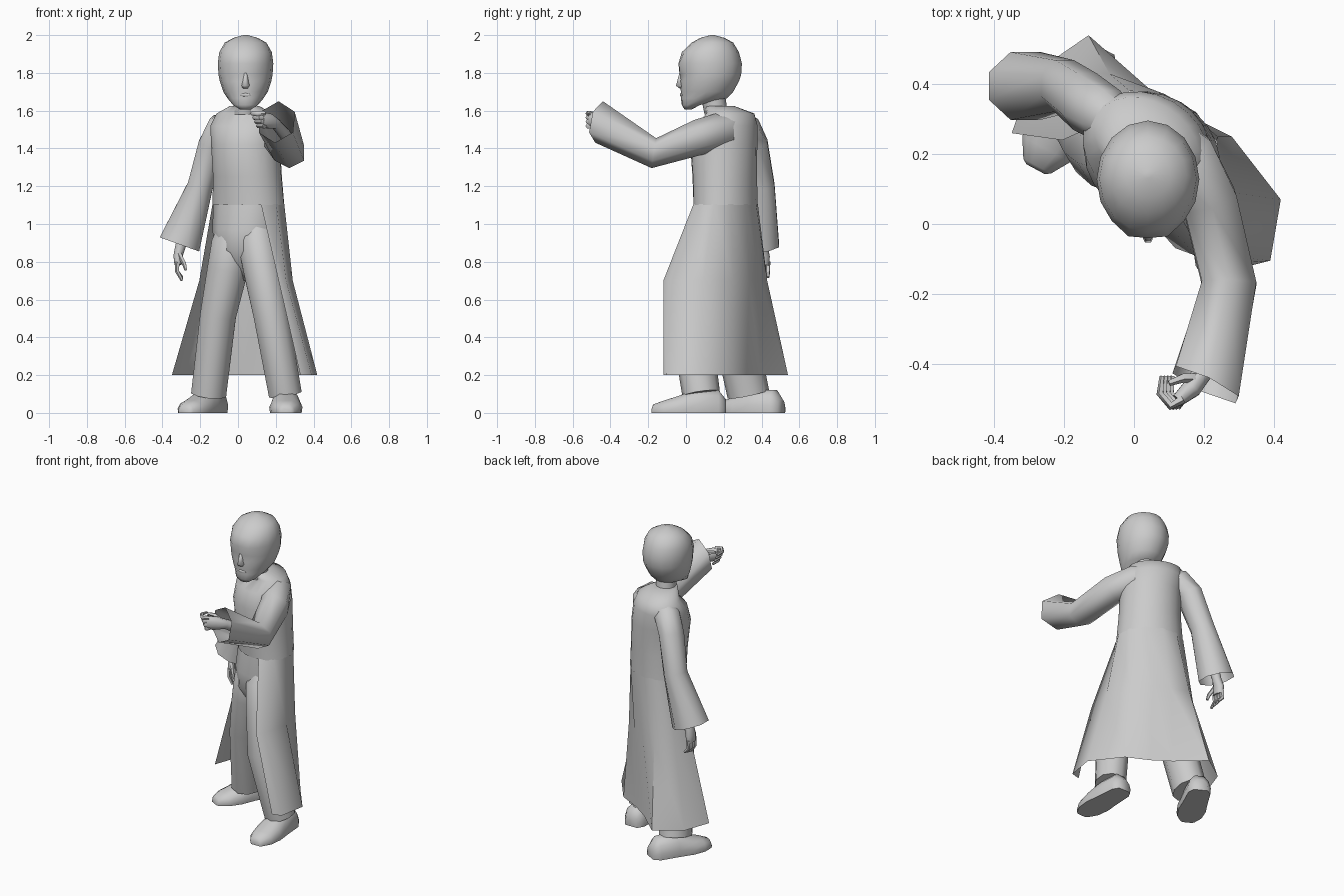
import bpy, bmesh
from math import sin, cos, pi, radians
from mathutils import Vector


def loft(name, rings, closed=True, caps=(True, True), angle=65):
    """Skin a list of point rings into one object."""
    bm = bmesh.new()
    vs = [[bm.verts.new(p) for p in r] for r in rings]
    n = len(rings[0])
    for a, b in zip(vs, vs[1:]):
        for i in range(n if closed else n - 1):
            j = (i + 1) % n
            bm.faces.new((a[i], a[j], b[j], b[i]))
    if closed and caps[0]:
        bm.faces.new(vs[0][::-1])
    if closed and caps[1]:
        bm.faces.new(vs[-1])
    bmesh.ops.recalc_face_normals(bm, faces=bm.faces)
    me = bpy.data.meshes.new(name)
    bm.to_mesh(me)
    bm.free()
    ob = bpy.data.objects.new(name, me)
    bpy.context.collection.objects.link(ob)
    bpy.ops.object.select_all(action='DESELECT')
    ob.select_set(True)
    bpy.context.view_layer.objects.active = ob
    bpy.ops.object.shade_smooth_by_angle(angle=radians(angle))
    return ob


def oval(cx, cy, z, rx, ry, rot=0, angles=None, n=12):
    """Horizontal oval ring, turned by rot degrees."""
    r = radians(rot)
    out = []
    for a in angles or [360 * i / n for i in range(n)]:
        x, y = rx * cos(radians(a)), ry * sin(radians(a))
        out.append((cx + x * cos(r) - y * sin(r), cy + x * sin(r) + y * cos(r), z))
    return out


def tube(name, path, ref, n=8, caps=(True, True), end=None):
    """Tube along (x, y, z, side radius, other radius) points; end turns the last ring."""
    pts = [Vector(p[:3]) for p in path]
    rings = []
    for i, p in enumerate(path):
        d = (pts[min(i + 1, len(pts) - 1)] - pts[max(i - 1, 0)]).normalized()
        if end and i == len(path) - 1:
            d = Vector(end).normalized()
        s = d.cross(Vector(ref)).normalized()
        u = s.cross(d)
        rings.append([pts[i] + s * p[3] * cos(2 * pi * k / n + pi / n)
                      + u * p[4] * sin(2 * pi * k / n + pi / n) for k in range(n)])
    return loft(name, rings, caps=caps)


# Coat body, turned with the shoulders; vertices line up with the skirt top
TURN = -30
loft("coat_body", [
    oval(0.055, 0.21, 1.1, 0.20, 0.16, TURN, n=24),
    oval(0.05, 0.205, 1.25, 0.188, 0.165, TURN, n=24),
    oval(0.04, 0.20, 1.42, 0.185, 0.175, TURN, n=24),
    oval(0.035, 0.215, 1.52, 0.19, 0.155, TURN, n=24),
    oval(0.035, 0.235, 1.585, 0.16, 0.115, TURN, n=24),
    oval(0.035, 0.175, 1.625, 0.075, 0.08, TURN, n=24)], caps=(False, True))

# Coat skirt, an open sheet from right front edge round the back
waist = oval(0.055, 0.21, 1.105, 0.202, 0.162, TURN,
             angles=(-45, -15, 15, 45, 75, 105, 135, 165, 195))
thigh = [(0.215, -0.12), (0.255, -0.09), (0.29, 0.09), (0.24, 0.25),
         (0.14, 0.335), (0.04, 0.39), (-0.07, 0.43), (-0.165, 0.35), (-0.205, 0.24)]
hem = [(0.33, -0.12), (0.39, -0.105), (0.42, 0.07), (0.28, 0.25),
       (0.14, 0.32), (0.03, 0.395), (-0.13, 0.54), (-0.29, 0.43), (-0.35, 0.26)]
loft("coat_skirt", [waist, [(x, y, 0.7) for x, y in thigh],
                    [(x, y, 0.2) for x, y in hem]], closed=False)

# Trousers: hips and two legs
loft("hips", [oval(0.055, 0.21, 1.11, 0.196, 0.156, TURN),
              oval(0.042, 0.195, 0.97, 0.185, 0.155, TURN),
              oval(0.035, 0.185, 0.86, 0.165, 0.14, TURN),
              oval(0.04, 0.185, 0.76, 0.09, 0.08, TURN),
              oval(0.04, 0.19, 0.70, 0.02, 0.03, TURN)])
legs = {
    "left_leg": [(-0.01, 0.22, 1.04, 0.07, 0.08), (-0.03, 0.21, 0.90, 0.115, 0.135),
                 (-0.055, 0.215, 0.76, 0.113, 0.13),
                 (-0.105, 0.24, 0.52, 0.10, 0.115), (-0.155, 0.33, 0.10, 0.098, 0.112)],
    "right_leg": [(0.09, 0.17, 1.04, 0.07, 0.08), (0.105, 0.13, 0.90, 0.11, 0.13),
                  (0.13, 0.09, 0.76, 0.107, 0.125),
                  (0.175, 0.02, 0.52, 0.098, 0.11), (0.25, 0.08, 0.10, 0.092, 0.10)]}
for name, path in legs.items():
    tube(name, path, (0, 1, 0), n=10)

# Shoes: flat-soled sections from heel to toe
SHOE = [(0, 0.045, 0.07), (0.04, 0.07, 0.12), (0.16, 0.078, 0.125),
        (0.25, 0.088, 0.09), (0.33, 0.078, 0.065), (0.385, 0.045, 0.045), (0.395, 0.03, 0.02)]
for name, heel, toe in (("left_shoe", (-0.095, 0.505), (-0.28, 0.16)),
                        ("right_shoe", (0.25, 0.212), (0.255, -0.18))):
    h = Vector((*heel, 0))
    d = (Vector((*toe, 0)) - h).normalized()
    s = Vector((-d.y, d.x, 0))
    loft(name, [[h + d * t + s * w * u + Vector((0, 0, hh * v)) for u, v in
                 ((-0.95, 0), (-1, 0.35), (-0.8, 0.75), (-0.4, 1),
                  (0.4, 1), (0.8, 0.75), (1, 0.35), (0.95, 0))]
                for t, w, hh in SHOE])

# Wide sleeves, open at the cuffs
tube("right_sleeve", [(0.07, 0.27, 1.51, 0.07, 0.06), (0.15, 0.20, 1.495, 0.09, 0.10),
                      (0.215, 0.07, 1.46, 0.09, 0.095),
                      (0.272, -0.17, 1.375, 0.09, 0.08), (0.205, -0.46, 1.54, 0.115, 0.112)],
     (0, 0, 1), n=6, caps=(True, False), end=(-0.42, -0.88, 0.2))
tube("left_sleeve", [(-0.02, 0.27, 1.54, 0.06, 0.06), (-0.085, 0.315, 1.51, 0.085, 0.08),
                     (-0.14, 0.35, 1.42, 0.075, 0.09),
                     (-0.20, 0.395, 1.20, 0.073, 0.08), (-0.31, 0.395, 0.892, 0.12, 0.105)],
     (0, 1, 0), caps=(True, False))

# Hands: forearm and palm, then fingers and thumb
tube("right_hand", [(0.26, -0.30, 1.46, 0.035, 0.035), (0.20, -0.42, 1.53, 0.03, 0.03),
                    (0.165, -0.47, 1.545, 0.03, 0.042), (0.125, -0.505, 1.55, 0.02, 0.045)],
     (0, 0, 1))
for i in range(4):
    z, k = 1.585 - 0.022 * i, 0.01 * i
    tube(f"right_finger_{i + 1}", [(0.14, -0.50, z, 0.014, 0.014),
                                   (0.105 + k, -0.52, z, 0.013, 0.013),
                                   (0.075 + k, -0.485, z, 0.011, 0.011),
                                   (0.08 + k, -0.435, z - 0.005, 0.007, 0.007)],
         (0, 0, 1), n=5)
tube("right_thumb", [(0.18, -0.44, 1.555, 0.016, 0.016), (0.14, -0.44, 1.58, 0.014, 0.014),
                     (0.10, -0.455, 1.585, 0.009, 0.009)], (0, 0, 1), n=5)

tube("left_hand", [(-0.27, 0.40, 1.0, 0.035, 0.035), (-0.305, 0.405, 0.88, 0.03, 0.03),
                   (-0.318, 0.405, 0.83, 0.026, 0.042), (-0.318, 0.40, 0.785, 0.02, 0.042)],
     (0, 1, 0))
for i in range(4):
    y = 0.365 + 0.023 * i
    tube(f"left_finger_{i + 1}", [(-0.32, y, 0.80, 0.013, 0.013),
                                  (-0.322, y, 0.75, 0.012, 0.012),
                                  (-0.295, y, 0.70 + 0.006 * i, 0.008, 0.008)],
         (0, 1, 0), n=5)
tube("left_thumb", [(-0.31, 0.38, 0.84, 0.014, 0.014), (-0.285, 0.355, 0.79, 0.012, 0.012),
                    (-0.275, 0.35, 0.755, 0.008, 0.008)], (0, 1, 0), n=5)

# Neck
loft("neck", [oval(0.035, 0.16, 1.58, 0.062, 0.062), oval(0.04, 0.14, 1.70, 0.06, 0.065)])

# Head: ovals given as height, front, back and half width
HEAD = [(1.607, -0.008, 0.03, 0.03), (1.63, -0.022, 0.075, 0.066),
        (1.665, -0.027, 0.215, 0.095), (1.70, -0.027, 0.25, 0.118),
        (1.755, -0.034, 0.28, 0.136), (1.79, -0.034, 0.292, 0.143),
        (1.85, -0.04, 0.296, 0.147), (1.91, -0.022, 0.28, 0.139),
        (1.96, 0.03, 0.25, 0.11), (1.985, 0.075, 0.205, 0.065), (2.0, 0.13, 0.15, 0.012)]
rings = [oval(0.04, (f + b) / 2, z, w, (b - f) / 2, n=16) for z, f, b, w in HEAD]
for k in (11, 13):  # eye hollows and fuller brow
    for row, dy in ((4, 0.004), (5, 0.012), (6, -0.008)):
        x, y, z = rings[row][k]
        rings[row][k] = (x, y + dy, z)
loft("head", rings)

# Nose and lips
loft("nose", [[(0.04 - w, -0.015, z), (0.04 - w / 3, y, z),
               (0.04 + w / 3, y, z), (0.04 + w, -0.015, z)]
              for z, w, y in ((1.718, 0.02, -0.034), (1.732, 0.026, -0.053),
                              (1.80, 0.014, -0.035))], angle=90)
tube("lips", [(0.01, -0.018, 1.682, 0.004, 0.004), (0.04, -0.024, 1.684, 0.009, 0.012),
              (0.07, -0.018, 1.682, 0.004, 0.004)], (0, 0, 1), n=6)
